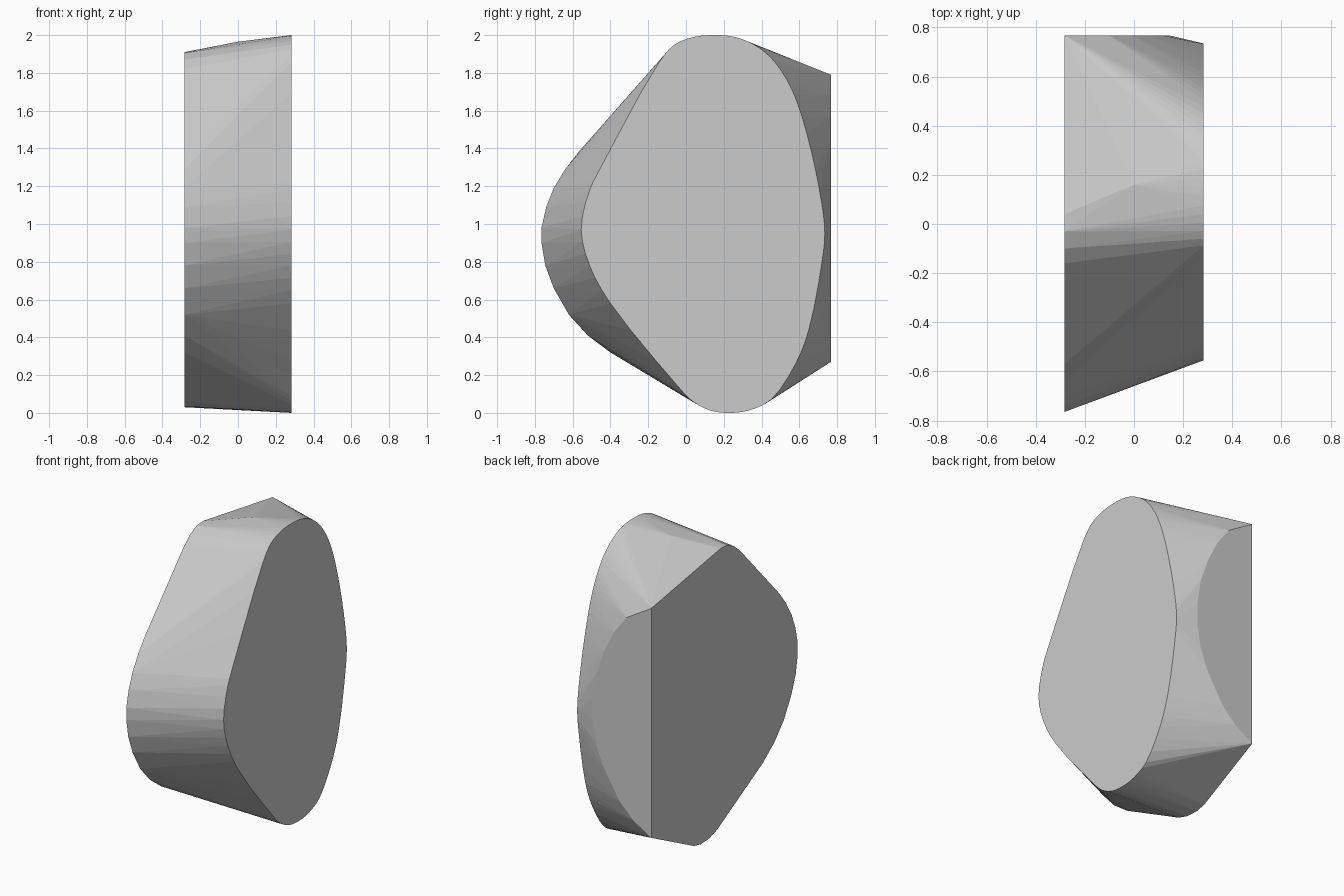
import bpy
import bmesh
import math
from mathutils import Vector

default_cube = bpy.data.objects.get("Cube")
if default_cube:
    bpy.data.objects.remove(default_cube, do_unlink=True)


def round_off(points, steps=3):
    """Return a closed centripetal spline through the given (y, z) points."""
    result = []
    count = len(points)
    for i in range(count):
        a, b, c, d = (Vector(points[(i + k) % count]) for k in (-1, 0, 1, 2))
        t1 = math.sqrt((b - a).length)
        t2 = t1 + math.sqrt((c - b).length)
        t3 = t2 + math.sqrt((d - c).length)
        for step in range(steps):
            t = t1 + (t2 - t1) * step / steps
            p = a.lerp(b, t / t1)
            q = b.lerp(c, (t - t1) / (t2 - t1))
            r = c.lerp(d, (t - t2) / (t3 - t2))
            pq = p.lerp(q, t / t2)
            qr = q.lerp(r, (t - t1) / (t3 - t1))
            result.append(pq.lerp(qr, (t - t1) / (t2 - t1)))
    return result


half_width = 0.283
back = 0.767

# Small rounded side, as (y, z)
small_side = round_off([
    (0.15, 2), (0.26, 1.99), (0.36, 1.95), (0.45, 1.88), (0.53, 1.77),
    (0.59, 1.64), (0.66, 1.4), (0.72, 1.1), (0.735, 0.95), (0.72, 0.8),
    (0.65, 0.44), (0.58, 0.26), (0.45, 0.07), (0.34, 0.015), (0.24, 0),
    (0.13, 0.012), (0.03, 0.065), (-0.05, 0.15), (-0.4, 0.58), (-0.51, 0.78),
    (-0.555, 0.97), (-0.51, 1.18), (-0.45, 1.3), (-0.14, 1.86), (-0.06, 1.95),
    (0.04, 1.99)])

# Large side, with a straight back edge
large_side = [
    (back, 1.79), (0.1, 1.9), (0.04, 1.91), (-0.03, 1.905), (-0.1, 1.87),
    (-0.16, 1.82), (-0.57, 1.38), (-0.64, 1.29), (-0.7, 1.19), (-0.74, 1.09),
    (-0.765, 0.98), (-0.765, 0.9), (-0.745, 0.78), (-0.7, 0.66), (-0.62, 0.52),
    (-0.52, 0.41), (-0.4, 0.32), (0.08, 0.06), (0.16, 0.035), (0.25, 0.03),
    (0.32, 0.045), (back, 0.27)]

# Curved rim of the flat back, as (x, z)
back_rim = [(-0.1, 1.68), (-0.01, 1.56), (0.06, 1.42), (0.12, 1.25),
            (0.147, 1.08), (0.147, 0.94), (0.12, 0.78), (0.07, 0.65),
            (-0.05, 0.45), (-0.15, 0.35)]

points = [(half_width, y, z) for y, z in small_side]
points += [(-half_width, y, z) for y, z in large_side]
points += [(x, back, z) for x, z in back_rim]
points.append((0, 0.16, 1.965))

# Wrap the outlines in one convex body
bm = bmesh.new()
for point in points:
    bm.verts.new(point)
hull = bmesh.ops.convex_hull(bm, input=bm.verts)
spare = {v for v in hull["geom_interior"] if isinstance(v, bmesh.types.BMVert)}
bmesh.ops.delete(bm, geom=list(spare), context="VERTS")
bmesh.ops.dissolve_limit(bm, angle_limit=math.radians(0.3),
                         verts=bm.verts, edges=bm.edges)
bmesh.ops.recalc_face_normals(bm, faces=bm.faces)

mesh = bpy.data.meshes.new("rounded_wedge_body")
bm.to_mesh(mesh)
bm.free()
body = bpy.data.objects.new("rounded_wedge_body", mesh)
bpy.context.collection.objects.link(body)

# Plain grey surface
grey = bpy.data.materials.new("light_grey")
grey.use_nodes = True
colour = (0.6, 0.6, 0.6, 1)
grey.diffuse_color = colour
grey.node_tree.nodes["Principled BSDF"].inputs["Base Color"].default_value = colour
mesh.materials.append(grey)
